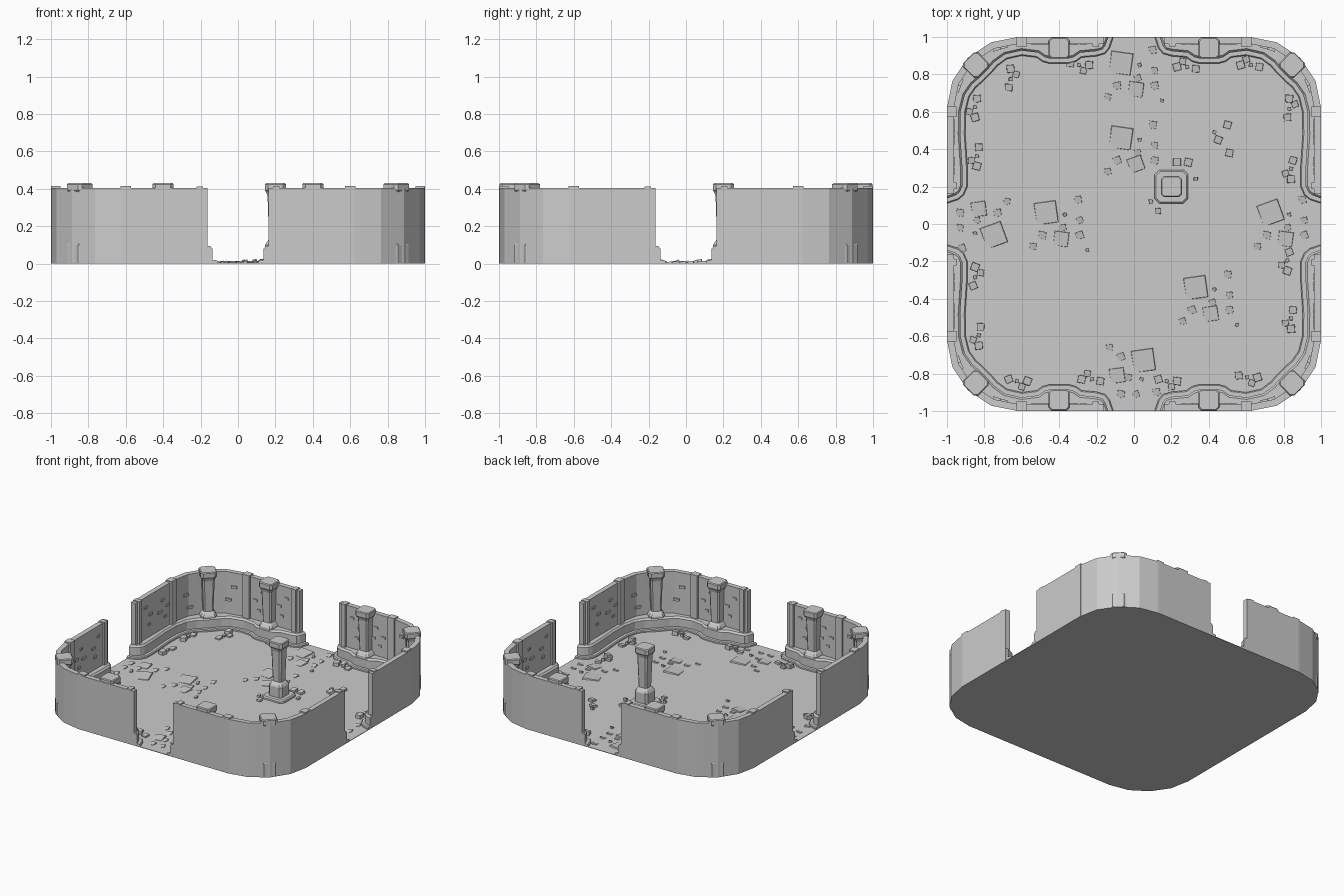
import bpy, bmesh, math, random
from mathutils import Vector, Matrix

if "Cube" in bpy.data.objects:
    bpy.data.objects.remove(bpy.data.objects["Cube"])

random.seed(4)


def finish(name, bm, mirror=False):
    bmesh.ops.recalc_face_normals(bm, faces=bm.faces)
    me = bpy.data.meshes.new(name)
    bm.to_mesh(me)
    bm.free()
    ob = bpy.data.objects.new(name, me)
    bpy.context.collection.objects.link(ob)
    if mirror:
        m = ob.modifiers.new("four_corners", 'MIRROR')
        m.use_axis = (True, True, False)
        m.use_mirror_merge = False
    return ob


def loft(bm, rings):
    """Stack closed rings of equal length and cap both ends."""
    rows = [[bm.verts.new(p) for p in r] for r in rings]
    n = len(rows[0])
    for a, b in zip(rows, rows[1:]):
        for i in range(n):
            j = (i + 1) % n
            bm.faces.new((a[i], a[j], b[j], b[i]))
    bm.faces.new(rows[0][::-1])
    bm.faces.new(rows[-1])


def flat(pts, z):
    return [(x, y, z) for x, y in pts]


def arc(r, c=0.62, n=4):
    """Rounded corner from the back edge to the right edge."""
    return [(c + r * math.sin(math.pi / 2 * i / n), c + r * math.cos(math.pi / 2 * i / n))
            for i in range(n + 1)]


def box(bm, x, y, z, sx, sy, sz, ang=0):
    m = Matrix.Translation((x, y, z)) @ Matrix.Rotation(ang, 4, 'Z') @ Matrix.Diagonal((sx, sy, sz, 1))
    bmesh.ops.create_cube(bm, size=1, matrix=m)


def chamfered(x, y, h, z, ang):
    c = h * 0.72
    pts = [(h, -c), (h, c), (c, h), (-c, h), (-h, c), (-h, -c), (-c, -h), (c, -h)]
    r = Matrix.Rotation(ang, 2)
    return [(*(Vector((x, y)) + r @ Vector(p)), z) for p in pts]


def pillar(bm, x, y, ang=0):
    prof = [(.055, .004), (.055, .10), (.046, .115), (.034, .13), (.042, .36),
            (.048, .38), (.056, .39), (.056, .424), (.051, .43)]
    loft(bm, [chamfered(x, y, h, z, ang) for h, z in prof])


def stone(bm, x, y, s, h, ang=0.0, tilt=0.0):
    """Block with a sloping top, resting on the floor."""
    r = Matrix.Rotation(ang, 2)
    base = [r @ Vector((a * s / 2, b * s / 2)) for a, b in ((-1, -1), (1, -1), (1, 1), (-1, 1))]
    low = [(x + p.x, y + p.y, 0.001) for p in base]
    top = [(x + p.x * .94, y + p.y * .94, max(.003, h + tilt * (p.x * .5 + p.y) / s)) for p in base]
    loft(bm, [low, top])


# floor: thin rounded square
bm = bmesh.new()
quad = arc(0.38)
outline = (quad + [(x, -y) for x, y in quad[::-1]] +
           [(-x, -y) for x, y in quad] + [(-x, y) for x, y in quad[::-1]])
loft(bm, [flat(outline, 0), flat(outline, 0.004)])
finish("floor", bm)

# wall: one rounded corner section between two door openings
D, T = 0.163, 0.037
outer = [(D, 1)] + arc(0.38) + [(1, D)]
inner = [(D, 1 - T)] + arc(0.38 - T) + [(1 - T, D)]
ring = outer + inner[::-1]
bm = bmesh.new()
loft(bm, [flat(ring, 0), flat(ring, 0.405)])
finish("wall", bm, True)

# stepped skirting that swells around the pillars
foot = [(.11, .999), (.13, .94), (.155, .91), (.20, .897), (.28, .89), (.31, .868), (.35, .857),
        (.45, .857), (.49, .868), (.52, .89), (.60, .90), (.68, .882), (.73, .845), (.76, .81),
        (.81, .76), (.845, .73), (.88, .68), (.90, .60), (.902, .48), (.89, .30), (.89, .20),
        (.91, .155), (.94, .13), (.999, .11)]


def inset(pts, d):
    """Shift the contour towards the wall by d."""
    out = []
    for i, p in enumerate(pts):
        if i == 0:
            out.append((p[0] + d, p[1]))
        elif i == len(pts) - 1:
            out.append((p[0], p[1] + d))
        else:
            t = (Vector(pts[i + 1]) - Vector(pts[i - 1])).normalized()
            out.append((min(p[0] - t.y * d, .999), min(p[1] + t.x * d, .999)))
    return out


bm = bmesh.new()
back = arc(0.377)[::-1]
for rings in ([(0, 0), (0, .014), (.006, .02)], [(.027, .01), (.027, .08), (.038, .093)]):
    loft(bm, [flat(inset(foot, d) + back, z) for d, z in rings])
finish("skirting", bm, True)

# wall pillars: one on the straight, one across each corner
bm = bmesh.new()
pillar(bm, .40, .94)
pillar(bm, .845, .85, math.pi / 4)
finish("wall_pillars", bm, True)

# freestanding pillar with its low plinth
bm = bmesh.new()
loft(bm, [chamfered(.2, .2, h, z, 0) for h, z in ((.09, 0), (.09, .016), (.082, .024))])
pillar(bm, .2, .2)
finish("free_pillar", bm)

# pilasters along the walls and beside the doors
bm = bmesh.new()
for p, w, top in ((.60, .056, .415), (.205, .035, .412)):
    for x, y, sx, sy in ((p, .974, w, .05), (.974, p, .05, w)):
        box(bm, x, y, top / 2, sx, sy, top)
finish("pilasters", bm, True)

# raised bricks on the inner wall faces
bm = bmesh.new()
for u, z in ((.27, .32), (.31, .18), (.33, .25), (.47, .30), (.50, .17), (.53, .24), (.44, .22)):
    w = random.uniform(.025, .05)
    box(bm, u, 1 - T, z, w, .014, .018)
    box(bm, 1 - T, u + .01, z + .01, .014, w, .018)
for deg, z in ((13, .3), (20, .2), (72, .26), (66, .16)):
    a, r = math.radians(deg), .335
    box(bm, .62 + r * math.sin(a), .62 + r * math.cos(a), z, .04, .016, .018, -a)
finish("wall_bricks", bm, True)

# worn floor slabs: the same cluster repeated at several turns
cluster = [(0, 0, .12), (.08, -.14, .08), (.10, -.01, .02), (.09, -.08, .035), (.18, -.12, .04),
           (.17, .07, .04), (.18, -.04, .035), (-.07, -.18, .035), (-.02, -.12, .04), (.22, -.20, .018)]
bm = bmesh.new()
for cx, cy, turn in ((-.07, .86, 0), (-.07, .46, 0), (-.47, .06, 0), (.33, -.34, 0),
                     (.73, .06, 0), (.05, -.73, -90), (-.75, -.06, 180)):
    r = Matrix.Rotation(math.radians(turn), 2)
    for dx, dy, s in cluster:
        p = Vector((cx, cy)) + r @ Vector((dx, dy))
        if max(abs(p.x), abs(p.y)) < .97:
            stone(bm, p.x, p.y, s, .009 if s > .02 else .016,
                  math.radians(turn + random.choice((-8, 8, 20))), .008)
finish("floor_slabs", bm)

# rubble: small blocks gathered along the walls and the free pillar
spots = [(-.66, .83, -90), (-.24, .85, 180), (.23, .84, 0), (.57, .85, 0), (-.57, -.84, 180),
         (-.28, -.83, 0), (.23, -.84, 180), (.66, -.82, 180), (-.85, .57, 90), (-.84, .31, 90),
         (.83, .67, -90), (.84, .24, 90), (.82, -.25, 90), (.84, -.56, 90),
         (-.85, -.23, -90), (-.83, -.65, 90)]
bm = bmesh.new()
for x, y, turn in spots:
    r = Matrix.Rotation(math.radians(turn), 2)
    for dx, dy, s, h in ((0, 0, .042, .032), (.055, 0, .02, .02), (.03, .03, .035, .016),
                         (.10, -.01, .04, .016)):
        p = Vector((x, y)) + r @ Vector((dx, dy))
        stone(bm, p.x, p.y, s, h, random.uniform(-.4, .4), .006)
for x, y, s in ((.23, .33, .042), (.29, .33, .042), (.33, .24, .022), (.09, .12, .022), (.13, .07, .03),
                (.43, .49, .02), (.50, .53, .04), (.45, .45, .04), (.51, .38, .04)):
    stone(bm, x, y, s, .02, random.uniform(-.4, .4), .006)
finish("rubble", bm)
